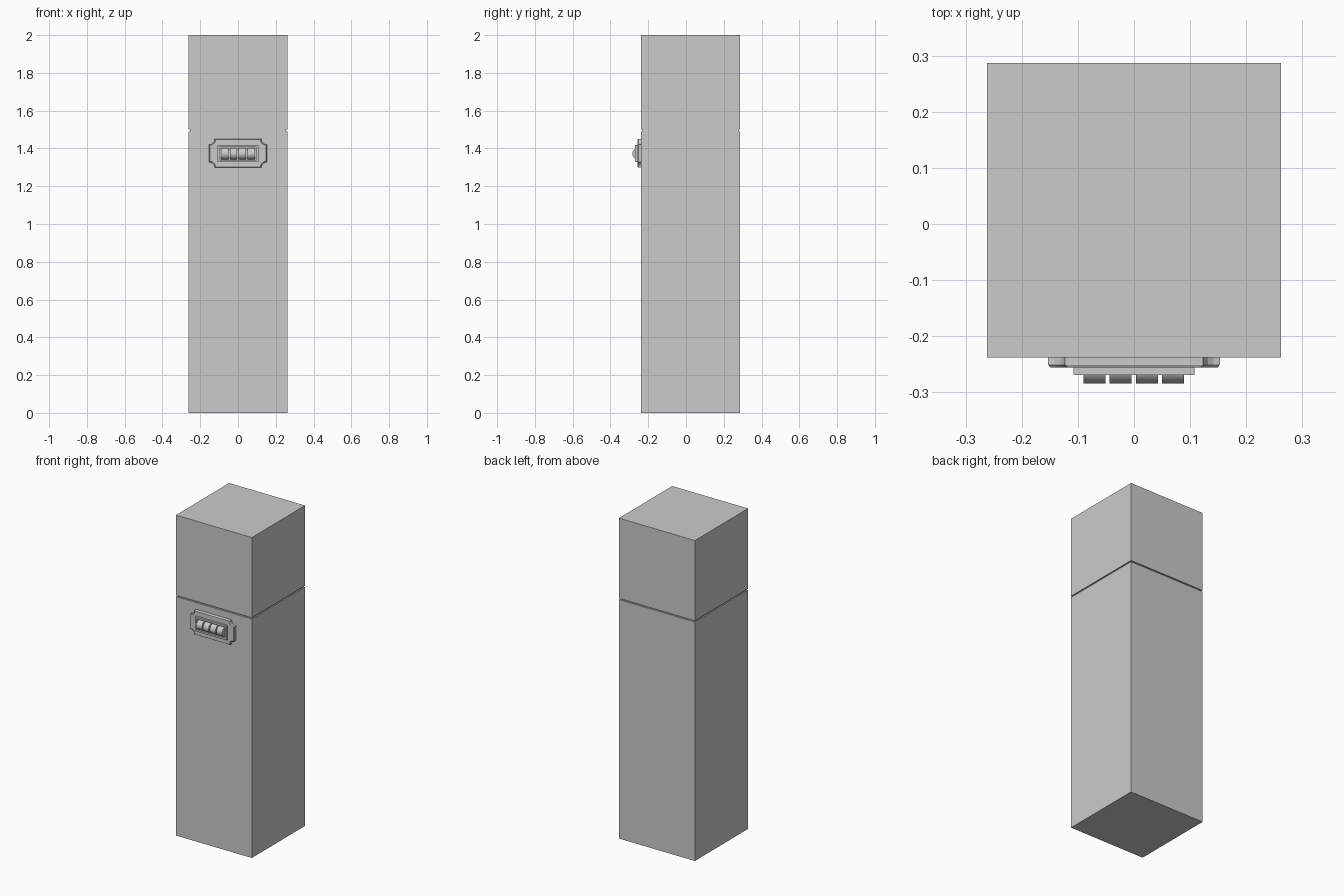
import bpy, bmesh, math
from mathutils import Matrix

if "Cube" in bpy.data.objects:
    bpy.data.objects.remove(bpy.data.objects["Cube"])

LOCK_Z = 1.374


def finish(bm, name):
    bmesh.ops.recalc_face_normals(bm, faces=bm.faces)
    me = bpy.data.meshes.new(name)
    bm.to_mesh(me)
    bm.free()
    ob = bpy.data.objects.new(name, me)
    bpy.context.collection.objects.link(ob)
    return ob


def skin(bm, loops):
    """Bridge matching vertex loops and cap both ends."""
    rings = [[bm.verts.new(p) for p in loop] for loop in loops]
    n = len(rings[0])
    for a, b in zip(rings, rings[1:]):
        for i in range(n):
            j = (i + 1) % n
            bm.faces.new((a[i], a[j], b[j], b[i]))
    bm.faces.new(rings[0])
    bm.faces.new(rings[-1])


def rect(hx, hz):
    return [(-hx, -hz), (hx, -hz), (hx, hz), (-hx, hz)]


# Tall box with a thin recessed seam between the lower body and the lid
bm = bmesh.new()
H, CY, SEAM = 0.262, 0.0245, 0.007
levels = [(H, 0), (H, 1.491), (H - SEAM, 1.491),
          (H - SEAM, 1.499), (H, 1.499), (H, 2.0)]
skin(bm, [[(x, y + CY, z) for x, y in rect(h, h)] for h, z in levels])
finish(bm, "tall_case")


# Lock plate with concave corners and a chamfered front rim
def plate_outline(hx, hz, r):
    quarter = [(hx - r * math.cos(t), hz - r * math.sin(t))
               for t in (math.pi / 2 * (1 - i / 4) for i in range(5))]
    pts = []
    for sx, sz in ((1, 1), (1, -1), (-1, -1), (-1, 1)):
        q = [(sx * x, sz * z) for x, z in quarter]
        pts += q if sx * sz < 0 else q[::-1]
    return pts


def at(outline, y):
    return [(x, y, z + LOCK_Z) for x, z in outline]


bm = bmesh.new()
full = plate_outline(0.153, 0.076, 0.03)
skin(bm, [at(full, -0.238), at(full, -0.251),
          at(plate_outline(0.149, 0.073, 0.031), -0.256)])
finish(bm, "lock_plate")

# Raised frame around a shallow window
bm = bmesh.new()
skin(bm, [at(rect(0.108, 0.045), -0.256), at(rect(0.108, 0.045), -0.269),
          at(rect(0.097, 0.034), -0.269), at(rect(0.097, 0.034), -0.257)])
finish(bm, "lock_frame")

# Four number wheels lying along x
for i in range(4):
    bm = bmesh.new()
    m = (Matrix.Translation((-0.0705 + i * 0.0467, -0.254, LOCK_Z - 0.002))
         @ Matrix.Rotation(math.pi / 2, 4, 'Y'))
    bmesh.ops.create_cone(bm, cap_ends=True, segments=32, radius1=0.03,
                          radius2=0.03, depth=0.039, matrix=m)
    wheel = finish(bm, f"number_wheel_{i + 1}")
    bpy.ops.object.select_all(action='DESELECT')
    wheel.select_set(True)
    bpy.context.view_layer.objects.active = wheel
    bpy.ops.object.shade_smooth_by_angle(angle=math.radians(30))
